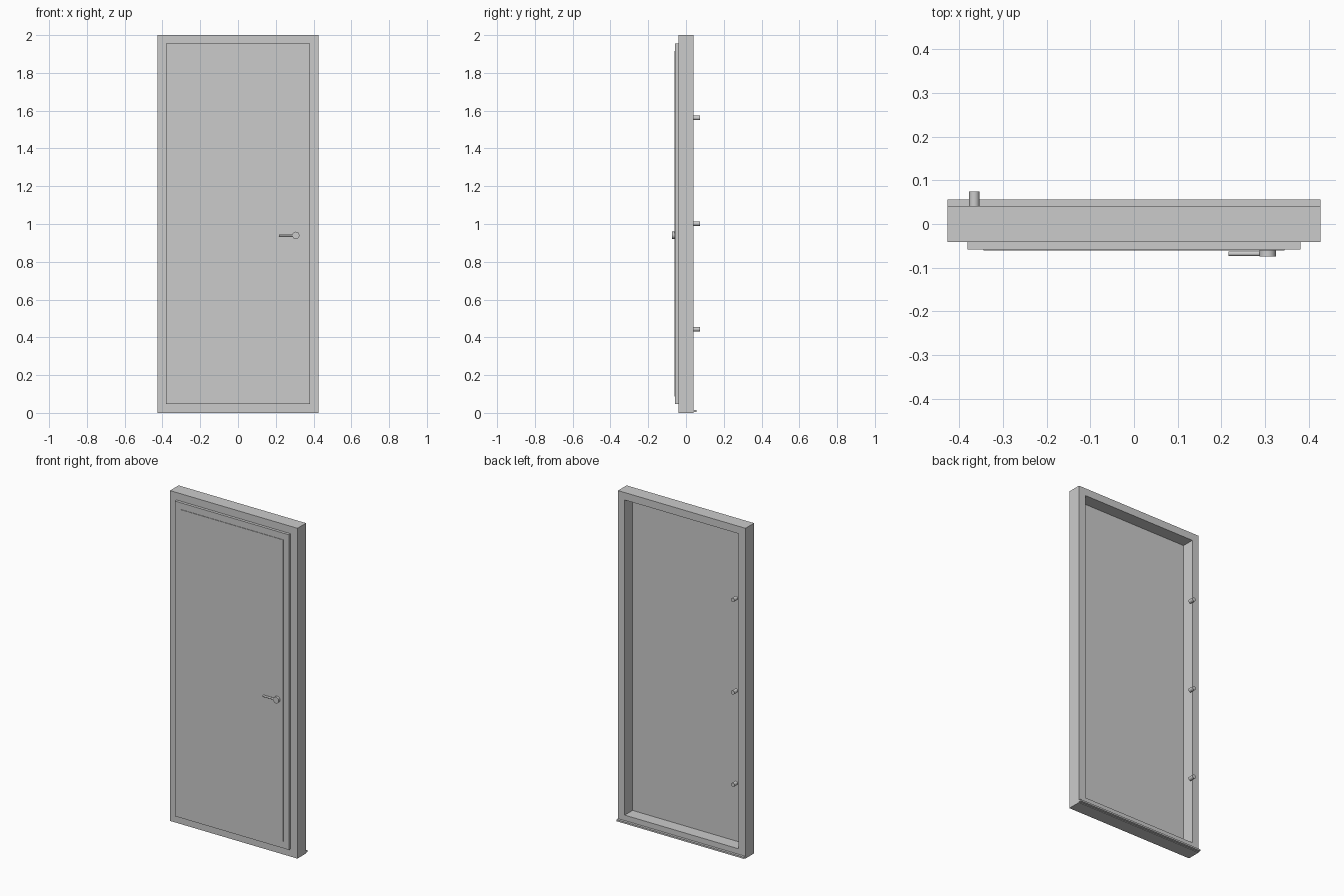
import bpy
import math

cube = bpy.data.objects.get("Cube")
if cube:
    bpy.data.objects.remove(cube, do_unlink=True)


def make_material(name, value):
    mat = bpy.data.materials.new(name)
    mat.use_nodes = True
    color = (value, value, value, 1)
    mat.diffuse_color = color
    mat.node_tree.nodes["Principled BSDF"].inputs["Base Color"].default_value = color
    return mat


gray = make_material("plain gray", 0.6)


def box(name, x, y, z):
    """Box from (min, max) pairs on each axis."""
    spans = (x, y, z)
    bpy.ops.mesh.primitive_cube_add(size=1, location=[(a + b) / 2 for a, b in spans])
    obj = bpy.context.object
    obj.name = name
    obj.scale = [b - a for a, b in spans]
    bpy.ops.object.transform_apply(location=False, rotation=False, scale=True)
    obj.data.materials.append(gray)
    return obj


def rod(name, center, radius, length, rotation):
    bpy.ops.mesh.primitive_cylinder_add(vertices=32, radius=radius, depth=length,
                                        location=center, rotation=rotation)
    obj = bpy.context.object
    obj.name = name
    obj.data.materials.append(gray)
    bpy.ops.object.shade_smooth_by_angle(angle=math.radians(40))
    return obj


W, H, D = 0.427, 2.0, 0.041      # half width, height, half depth of the frame
IN, LOW, TOP = 0.382, 0.047, 1.955  # opening

# Frame: one solid ring with a rectangular opening
frame = box("door_frame", (-W, W), (-D, D), (0, H))
cutter = box("opening_cutter", (-IN, IN), (-0.2, 0.2), (LOW, TOP))
cutter.hide_render = True
cutter.hide_viewport = True
cut = frame.modifiers.new("opening", "BOOLEAN")
cut.operation = "DIFFERENCE"
cut.solver = "EXACT"
cut.object = cutter

# Door leaf and its raised front panel
box("door_leaf", (-IN, IN), (-0.058, -0.034), (LOW, TOP))
box("front_panel", (-0.345, 0.345), (-0.061, -0.058), (0.088, 1.915))

# Weather strip at the foot of the back
box("threshold_strip", (-W, W), (D, 0.056), (0.004, 0.014))

# Hinge pins
for label, z in (("lower", 0.443), ("middle", 1.002), ("upper", 1.562)):
    rod(label + "_hinge", (-0.366, 0.058, z), 0.012, 0.034, (math.pi / 2, 0, 0))

# Handle: round rose and lever
rod("handle_rose", (0.306, -0.068, 0.94), 0.019, 0.014, (math.pi / 2, 0, 0))
rod("handle_lever", (0.258, -0.068, 0.94), 0.0055, 0.084, (0, math.pi / 2, 0))
